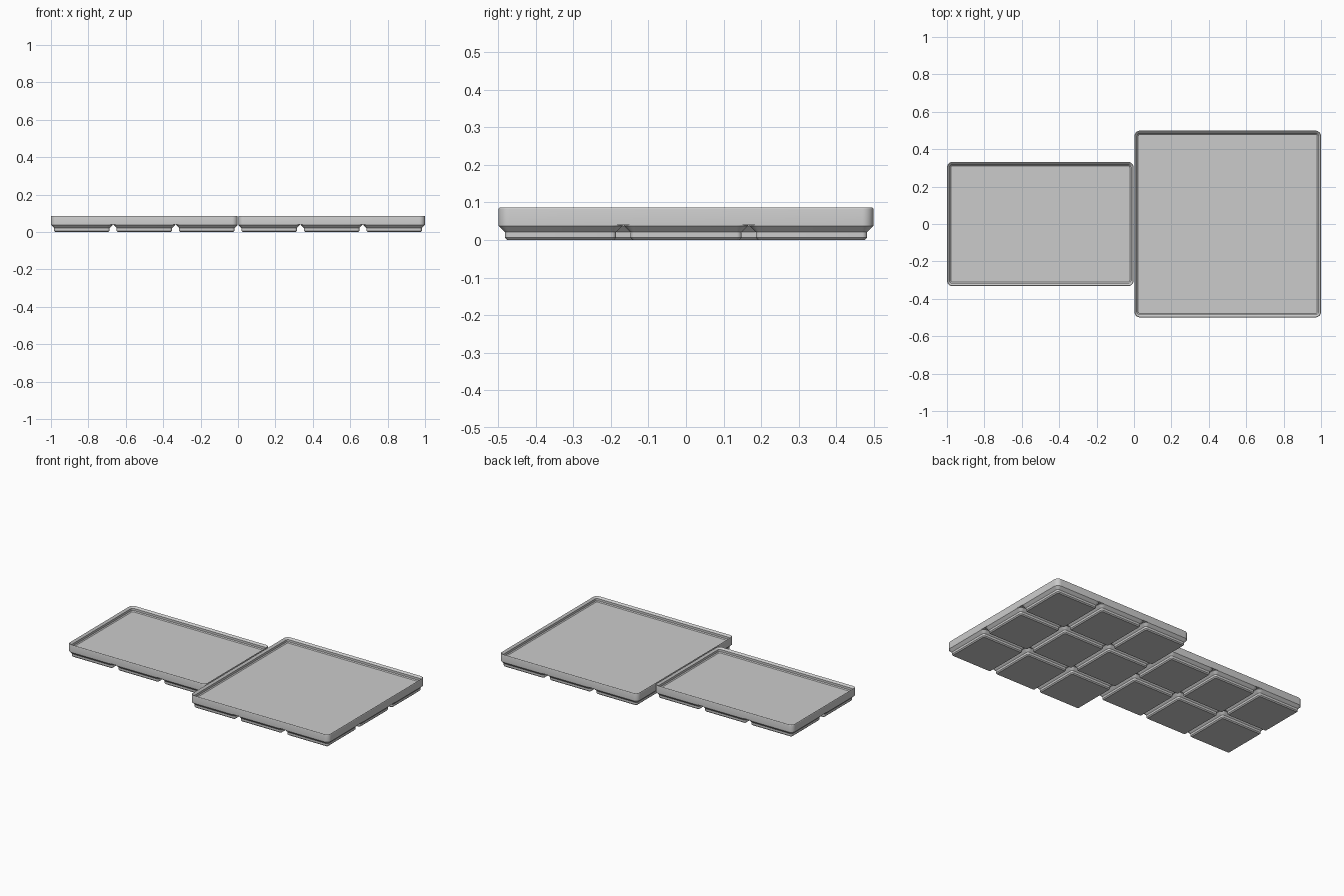
import bpy, bmesh, math

if "Cube" in bpy.data.objects:
    bpy.data.objects.remove(bpy.data.objects["Cube"])

S = 1 / 125.75          # millimetres to model units
PITCH = 42.0            # grid cell size
GAP = 0.5               # clearance between cells
RADIUS = 3.75           # outer corner radius
SEG = 8                 # segments per rounded corner

grey = bpy.data.materials.new("plain grey")
grey.diffuse_color = (0.6, 0.6, 0.6, 1)
grey.use_nodes = True
grey.node_tree.nodes["Principled BSDF"].inputs["Base Color"].default_value = grey.diffuse_color


def ring(bm, cx, cy, w, d, inset, z):
    """Rounded rectangle loop, counter-clockwise from above."""
    r = RADIUS - inset
    hx, hy = w / 2 - RADIUS, d / 2 - RADIUS
    verts = []
    for q, (sx, sy) in enumerate(((1, 1), (-1, 1), (-1, -1), (1, -1))):
        for i in range(SEG + 1):
            a = math.pi / 2 * (q + i / SEG)
            verts.append(bm.verts.new(((cx + sx * hx + r * math.cos(a)) * S,
                                       (cy + sy * hy + r * math.sin(a)) * S,
                                       z * S)))
    return verts


def loft(bm, cx, cy, w, d, profile, close_top):
    """Stack rounded loops along an (inset, height) profile."""
    rings = [ring(bm, cx, cy, w, d, i, z) for i, z in profile]
    n = len(rings[0])
    for a, b in zip(rings, rings[1:]):
        for k in range(n):
            m = (k + 1) % n
            bm.faces.new((a[k], a[m], b[m], b[k]))
    bm.faces.new(rings[0][::-1])
    if close_top:
        bm.faces.new(rings[-1])


def finish(bm, name):
    mesh = bpy.data.meshes.new(name)
    bm.to_mesh(mesh)
    bm.free()
    mesh.materials.append(grey)
    ob = bpy.data.objects.new(name, mesh)
    bpy.context.collection.objects.link(ob)
    bpy.ops.object.select_all(action='DESELECT')
    ob.select_set(True)
    bpy.context.view_layer.objects.active = ob
    bpy.ops.object.shade_smooth_by_angle(angle=math.radians(30))


# Outer wall, rounded rim, stepped stacking lip, then the floor
BODY = [(0, 5.0), (0, 10.3), (0.1, 10.62), (0.32, 10.85), (0.6, 10.78),
        (1.9, 9.5), (1.9, 7.7), (2.6, 7.0)]
# Chamfer, straight band, chamfer up to the underside of the body
FOOT = [(2.95, 0), (2.15, 0.8), (2.15, 2.6), (0, 4.75), (0, 5.0)]


def tray(label, cx, nx, ny):
    bm = bmesh.new()
    loft(bm, cx, 0, nx * PITCH - GAP, ny * PITCH - GAP, BODY, True)
    finish(bm, label + "_tray")
    # Grid of feet
    bm = bmesh.new()
    for i in range(nx):
        for j in range(ny):
            loft(bm, cx + (i - (nx - 1) / 2) * PITCH, (j - (ny - 1) / 2) * PITCH,
                 PITCH - GAP, PITCH - GAP, FOOT, False)
    finish(bm, label + "_feet")


tray("small", -1.5 * PITCH, 3, 2)
tray("large", 1.5 * PITCH, 3, 3)
